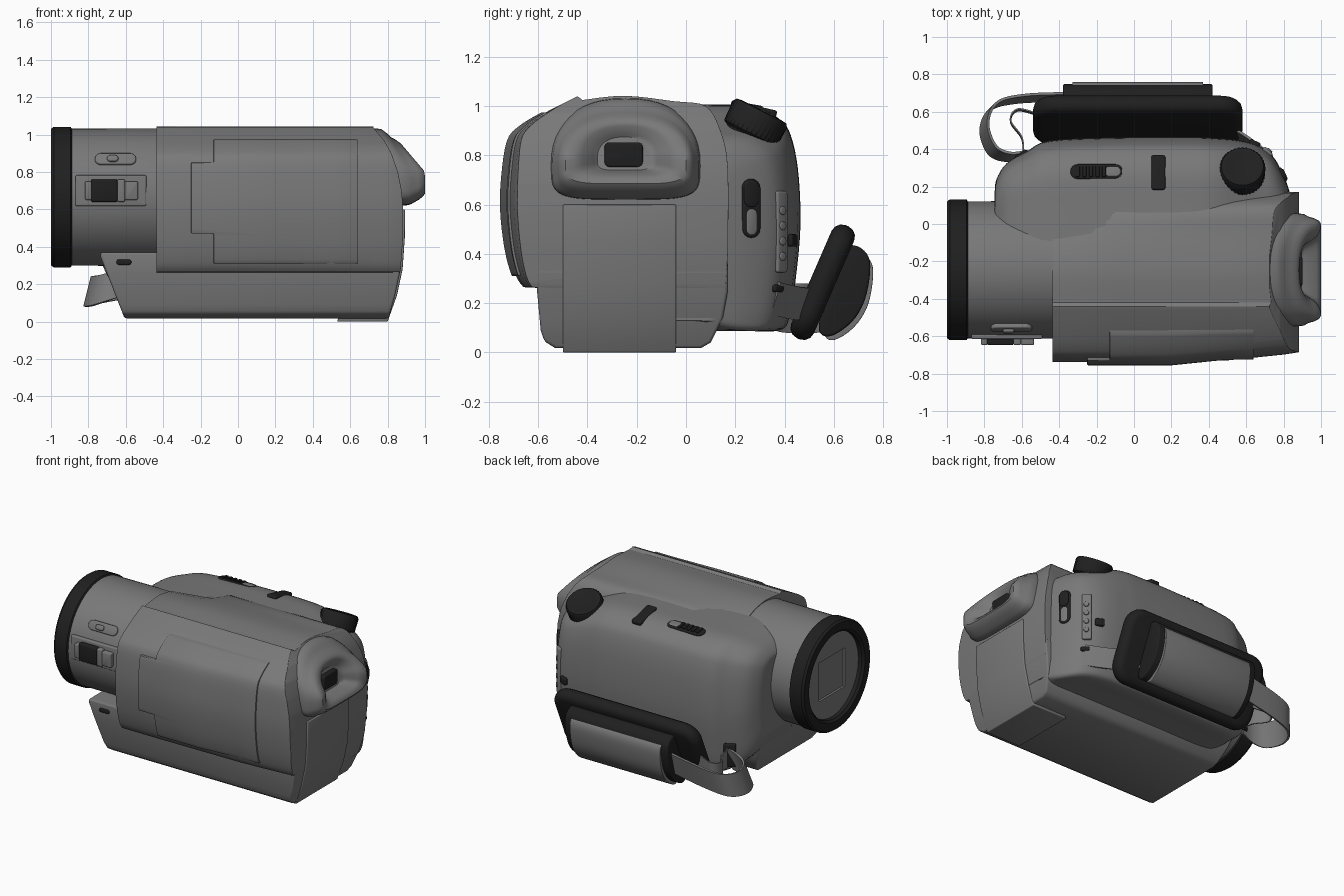
import bpy, bmesh, math
from mathutils import Vector, Matrix, Euler

R = math.radians


def material(name, v):
    m = bpy.data.materials.new(name)
    m.diffuse_color = (v, v, v, 1)
    return m


BLACK = material("black_rubber", 0.014)
GREY = material("dark_grey_shell", 0.19)


def mesh_obj(name, verts, faces, mat=None):
    me = bpy.data.meshes.new(name)
    me.from_pydata([tuple(v) for v in verts], [], faces)
    bm = bmesh.new()
    bm.from_mesh(me)
    bmesh.ops.recalc_face_normals(bm, faces=bm.faces)
    bm.to_mesh(me)
    bm.free()
    o = bpy.data.objects.new(name, me)
    bpy.context.collection.objects.link(o)
    me.materials.append(mat or GREY)
    return o


def loft(name, rings, mat=None, caps=True):
    n = len(rings[0])
    faces = [(k * n + i, k * n + (i + 1) % n, (k + 1) * n + (i + 1) % n, (k + 1) * n + i)
             for k in range(len(rings) - 1) for i in range(n)]
    if caps:
        faces += [tuple(range(n)), tuple(range((len(rings) - 1) * n, len(rings) * n))]
    return mesh_obj(name, [v for r in rings for v in r], faces, mat)


def prism(name, pts, axis, a, b, mat=None):
    """Extrude a 2D outline along one axis."""
    place = {'x': lambda p, d: (d, p[0], p[1]), 'y': lambda p, d: (p[0], d, p[1]),
             'z': lambda p, d: (p[0], p[1], d)}[axis]
    return loft(name, [[place(p, d) for p in pts] for d in (a, b)], mat)


def spline(pts, n=5, closed=True):
    """Catmull-Rom smoothing of a point list."""
    P = [Vector(p) for p in pts]
    k = len(P)
    out = []
    for i in range(k if closed else k - 1):
        q = [P[(i + j) % k] if closed else P[min(max(i + j, 0), k - 1)] for j in (-1, 0, 1, 2)]
        for s in range(n):
            t = s / n
            out.append(0.5 * (2 * q[1] + (q[2] - q[0]) * t + (2 * q[0] - 5 * q[1] + 4 * q[2] - q[3]) * t * t
                              + (3 * q[1] - q[0] - 3 * q[2] + q[3]) * t ** 3))
    return out if closed else out + [P[-1]]


def finish(o, bevel=0, cut=None, op='INTERSECT', seg=3, angle=35):
    """Apply boolean and bevel, then smooth shade."""
    if cut:
        m = o.modifiers.new("cut", 'BOOLEAN')
        m.object, m.operation, m.solver = cut, op, 'EXACT'
    if bevel:
        m = o.modifiers.new("bevel", 'BEVEL')
        m.width, m.segments, m.limit_method, m.angle_limit = bevel, seg, 'ANGLE', R(angle)
    bpy.context.view_layer.update()
    me = bpy.data.meshes.new_from_object(o.evaluated_get(bpy.context.evaluated_depsgraph_get()))
    o.modifiers.clear()
    o.data = me
    if cut:
        bpy.data.objects.remove(cut)
    bpy.ops.object.select_all(action='DESELECT')
    o.select_set(True)
    bpy.context.view_layer.objects.active = o
    bpy.ops.object.shade_smooth_by_angle(angle=R(35))
    return o


def pad(name, loc, size, r, rot, mat=None, bevel=0.008):
    """Rounded rectangle slab; local z is its thickness."""
    w, h, d = size
    pts = []
    for c, (sx, sy) in enumerate(((1, 1), (-1, 1), (-1, -1), (1, -1))):
        for i in range(7):
            a = R(90 * c + 15 * i)
            pts.append((sx * (w / 2 - r) + r * math.cos(a), sy * (h / 2 - r) + r * math.sin(a)))
    o = prism(name, pts, 'z', -d / 2, d / 2, mat)
    o.data.transform(Matrix.Translation(loc) @ Euler([R(a) for a in rot]).to_matrix().to_4x4())
    return finish(o, bevel)


def lathe(name, prof, mat=None, caps=True, n=64):
    """Revolve (x, radius) about the optical axis."""
    return loft(name, [[(x, -0.245 + r * math.cos(2 * math.pi * i / n), 0.665 + r * math.sin(2 * math.pi * i / n))
                        for i in range(n)] for x, r in prof], mat, caps)


SIDE, REAR, TOP = (90, 0, 0), (0, 90, 0), (-10, 0, 0)

# Lens barrel with rectangular lens window, and black front ring
barrel = lathe("lens_barrel", [(-0.96, 0.27), (-0.96, 0.30), (-0.89, 0.30), (-0.89, 0.366), (0.7, 0.374), (0.74, 0.35)])
window = prism("window_cutter", [(-0.39, 0.53), (-0.1, 0.53), (-0.1, 0.8), (-0.39, 0.8)], 'x', -1.1, -0.945)
finish(barrel, cut=window, op='DIFFERENCE')
finish(lathe("front_ring", [(-0.885, 0.36), (-0.895, 0.376), (-0.985, 0.376), (-1, 0.365), (-1, 0.31), (-0.985, 0.295),
                            (-0.94, 0.29)], BLACK, False))

# Main housing: cross-section tapering to the rear, trimmed by the side outline
left = [(-0.66, 0.265), (-0.69, 0.31), (-0.72, 0.42), (-0.738, 0.58), (-0.733, 0.72), (-0.71, 0.86), (-0.66, 0.92),
        (-0.56, 0.98), (-0.44, 1.04)]
right = [(-0.42, 1.025), (-0.25, 1.042), (-0.05, 1.02), (0.08, 1.0), (0.14, 0.9), (0.17, 0.75), (0.17, 0.4), (0.16, 0.26),
         (-0.56, 0.26)]
left_s = spline(left, 4, False)
section = left_s + spline(right[:7], 4, False) + right[7:]


def blend(p):
    """Drop the inner top edge onto the barrel at the front."""
    y, z = p
    if y > -0.25 and z > 0.67:
        z = min(z, 0.665 + math.sqrt(max(0, 0.373 ** 2 - (y + 0.245) ** 2)))
    return (y, z)


def taper(p, k):
    return (p[0] + k * max(0, -p[0] - 0.5), p[1])


SHIFT = ((-0.1, 0), (0.5, 0.04), (0.8, 0.17), (1.0, 0.3))
housing = loft("main_housing", [[(-0.435, *blend(p)) for p in section]] +
               [[(x, *taper(p, k)) for p in section] for x, k in SHIFT])
REAR_EDGE = [(0.70, 1.2), (0.725, 1.035), (0.78, 0.97), (0.82, 0.9), (0.855, 0.8), (0.875, 0.7), (0.883, 0.6),
             (0.882, 0.45), (0.87, 0.28), (0.84, 0.14), (0.80, 0)]
finish(housing, 0.012, prism("trim", [(-0.6, 0), (-0.6, 1.2)] + REAR_EDGE, 'y', -1, 1))

# Fold-out screen following the curved side
curve = [(p[0] - 0.017, p[1]) for p in left_s] + [(-0.44, 0.9), (-0.6, 0.3)]
shell = loft("screen_panel", [[(x, *taper(p, k)) for p in curve] for x, k in ((-0.4, 0), (0.2, 0), (0.5, 0.12), (0.8, 0.12))])
outline = prism("outline", [(-0.25, 0.47), (-0.25, 0.85), (-0.13, 0.85), (-0.13, 0.975), (0.64, 0.975), (0.64, 0.31),
                            (-0.13, 0.31), (-0.13, 0.47)], 'y', -1, -0.5)
finish(shell, 0.005, outline, seg=2)

# Lower base, flush with the rear, and battery
base = prism("base", [(-0.61, 0.37), (-0.605, 0.25), (-0.59, 0.09), (-0.575, 0.045), (-0.53, 0.017), (0.06, 0.017),
                      (0.1, 0.04), (0.15, 0.14), (0.17, 0.25), (0.17, 0.37)], 'x', -1, 1)
finish(base, 0.012, prism("trim", [(-0.735, 0.5), (-0.735, 0.345), (-0.6, 0.0)] + REAR_EDGE[:6:-1] + [(0.85, 0.5)],
                          'y', -1, 1))
finish(prism("battery", [(0.53, 0.0), (0.80, 0.0), (0.85, 0.14), (0.88, 0.28), (0.892, 0.45), (0.893, 0.6),
                         (0.7, 0.6)], 'y', -0.5, -0.04), 0.006)
pad("base_latch", (-0.61, -0.6, 0.318), (0.08, 0.03, 0.03), 0.014, SIDE, BLACK)

# Hand grip: sections (x, outer y, bottom z, top z)
half = spline([(0, 0), (0.6, 0), (0.86, 0.0), (0.93, 0.06), (0.97, 0.23), (1, 0.45), (0.99, 0.67), (0.95, 0.83),
               (0.88, 0.92), (0.7, 0.985), (0.4, 0.995), (0, 1)], 4, False)
stations = spline([(-0.745, 0.17, 0.36, 0.86), (-0.735, 0.24, 0.33, 0.89), (-0.68, 0.325, 0.22, 0.94),
                   (-0.57, 0.39, 0.12, 0.98), (-0.45, 0.445, 0.09, 1.0), (-0.1, 0.462, 0.09, 1.01),
                   (0.3, 0.464, 0.09, 1.01), (0.44, 0.458, 0.09, 0.995), (0.56, 0.447, 0.09, 0.95),
                   (0.66, 0.42, 0.09, 0.91), (0.74, 0.365, 0.09, 0.88), (0.80, 0.26, 0.10, 0.84),
                   (0.84, 0.15, 0.13, 0.79)], 4, False)
finish(loft("hand_grip", [[(s[0], -0.15 + (s[1] + 0.15) * t, s[2] + (s[3] - s[2]) * u) for t, u in half]
                          for s in stations]))


# Viewfinder eyecup: stacked D shapes with a recess, leaning forward at the top
def d_ring(x, cy, hw, zb, zt, n=48):
    h, out = zt - zb, []
    for i in range(n):
        a = 2 * math.pi * i / n
        c, s = math.cos(a), math.sin(a)
        e = 0.85 if s >= 0 else 0.45
        z = zb + 0.35 * h + math.copysign(abs(s) ** e, s) * h * (0.65 if s > 0 else 0.35)
        lean = 0.85 * max(0, z - 0.8) * max(0, (x - 0.76) / 0.24)
        out.append((x - lean, cy + hw * math.copysign(abs(c) ** e, c), z))
    return out


finish(loft("eyecup", [d_ring(*p) for p in (
    (0.68, -0.245, 0.305, 0.62, 1.035), (0.78, -0.245, 0.305, 0.62, 1.03), (0.865, -0.245, 0.303, 0.62, 1.015),
    (0.91, -0.245, 0.298, 0.622, 1.0), (0.93, -0.245, 0.285, 0.63, 0.985), (0.965, -0.245, 0.275, 0.65, 0.975),
    (0.99, -0.245, 0.262, 0.67, 0.96), (1.0, -0.245, 0.245, 0.685, 0.95), (0.995, -0.245, 0.21, 0.70, 0.935),
    (0.975, -0.245, 0.175, 0.72, 0.92), (0.91, -0.245, 0.13, 0.735, 0.885), (0.895, -0.25, 0.11, 0.74, 0.875))]))
pad("eyepiece_glass", (0.875, -0.253, 0.803), (0.10, 0.155, 0.05), 0.02, REAR, BLACK)

# Mode dial with ribbed rim
n = 72
dial = loft("mode_dial", [[(r * (1 - 0.03 * (i % 2) * k) * math.cos(2 * math.pi * i / n),
                            r * (1 - 0.03 * (i % 2) * k) * math.sin(2 * math.pi * i / n), z) for i in range(n)]
                          for r, z, k in ((0.09, -0.12, 0), (0.105, -0.065, 0), (0.12, -0.055, 1), (0.123, 0.03, 1),
                                          (0.112, 0.045, 0), (0.09, 0.048, 0), (0.08, 0.043, 0))], BLACK)
dial.data.transform(Matrix.Translation((0.58, 0.287, 0.94)) @ Matrix.Rotation(R(-27), 4, 'X'))
finish(dial)

# Top controls
pad("zoom_plate", (-0.2, 0.28, 0.988), (0.28, 0.08, 0.02), 0.039, TOP, BLACK)
pad("zoom_inset", (-0.115, 0.28, 0.991), (0.09, 0.055, 0.02), 0.026, TOP)
for i in range(5):
    pad("zoom_rib", (-0.30 + i * 0.035, 0.28, 0.996), (0.02, 0.06, 0.02), 0.005, TOP, BLACK, 0.003)
pad("photo_button", (0.13, 0.275, 0.988), (0.075, 0.19, 0.03), 0.015, (-13, 0, 0), BLACK)

# Rear grip controls
pad("record_slot", (0.79, 0.262, 0.585), (0.24, 0.08, 0.03), 0.039, (0, 90, 25), BLACK)
pad("record_inset", (0.793, 0.262, 0.53), (0.11, 0.05, 0.03), 0.024, (0, 90, 25))
pad("record_button", (0.797, 0.262, 0.645), (0.11, 0.065, 0.03), 0.03, (0, 90, 25), BLACK)
pad("indicator_strip", (0.712, 0.383, 0.49), (0.33, 0.06, 0.03), 0.01, (0, 90, 45))
for i in range(4):
    pad("indicator_dot", (0.722, 0.39, 0.39 + i * 0.062), (0.034, 0.034, 0.02), 0.0165, (0, 90, 45), None, 0.004)
pad("grip_cap", (0.645, 0.43, 0.455), (0.05, 0.06, 0.03), 0.012, (0, 90, 65), BLACK)

# Barrel side controls
pad("side_plate", (-0.68, -0.60, 0.70), (0.38, 0.165, 0.03), 0.01, SIDE)
pad("side_switch_rim", (-0.655, -0.54, 0.86), (0.22, 0.066, 0.06), 0.032, (65, 0, 0))
pad("side_switch", (-0.67, -0.568, 0.87), (0.06, 0.035, 0.03), 0.016, (65, 0, 0))
for name, x, w, h, mat in (("focus_wheel", -0.715, 0.14, 0.12, BLACK), ("wheel_end", -0.80, 0.035, 0.1, None),
                           ("wheel_lever", -0.625, 0.04, 0.12, None), ("wheel_block", -0.57, 0.07, 0.1, None)):
    pad(name, (x, -0.615, 0.70), (w, h, 0.065), 0.008, SIDE, mat, 0.012)

# Hand strap: inner black cushion, outer cushion and grey cover
pad("strap_cushion", (0.02, 0.555, 0.285), (1.12, 0.5, 0.10), 0.12, (-113.5, 0, 0), BLACK, 0.045)
finish(prism("strap_outer_cushion", spline([(0.63, 0.40), (0.68, 0.435), (0.735, 0.40), (0.748, 0.33), (0.725, 0.21),
                                            (0.67, 0.12), (0.58, 0.065), (0.54, 0.12)], 4), 'x', -0.38, 0.42, BLACK), 0.03)
finish(prism("strap_cover", spline([(0.72, 0.375), (0.75, 0.37), (0.76, 0.31), (0.738, 0.19), (0.68, 0.10), (0.60, 0.05),
                                    (0.57, 0.08), (0.68, 0.2)], 4), 'x', -0.33, 0.37), 0.01)


def ribbon(name, path, w, th=0.007):
    """Flat strap swept along a path, w is the half width vector."""
    P, w = spline(path, 8, False), Vector(w)
    rings = []
    for i, p in enumerate(P):
        side = (P[min(i + 1, len(P) - 1)] - P[max(i - 1, 0)]).cross(w).normalized() * th
        rings.append([p + w + side, p - w + side, p - w - side, p + w - side])
    return finish(loft(name, rings))


ribbon("strap_front_loop", [(-0.33, 0.68, 0.25), (-0.6, 0.67, 0.2), (-0.75, 0.63, 0.17), (-0.80, 0.52, 0.16),
                            (-0.76, 0.40, 0.165), (-0.68, 0.36, 0.19), (-0.59, 0.37, 0.22)], (0.02, 0.02, 0.08))
ribbon("strap_front_return", [(-0.59, 0.37, 0.22), (-0.60, 0.46, 0.22), (-0.66, 0.55, 0.22), (-0.62, 0.61, 0.23),
                              (-0.5, 0.58, 0.25)], (0, 0.005, 0.06), 0.004)
ribbon("strap_rear_link", [(0.40, 0.58, 0.22), (0.5, 0.51, 0.2), (0.6, 0.45, 0.2), (0.72, 0.36, 0.22)], (0, 0.02, 0.065))
pad("front_hook", (-0.60, 0.37, 0.24), (0.08, 0.025, 0.16), 0.012, (0, 0, 30), BLACK)
pad("rear_hook", (0.715, 0.37, 0.26), (0.03, 0.06, 0.03), 0.012, (0, 90, 50), BLACK)
